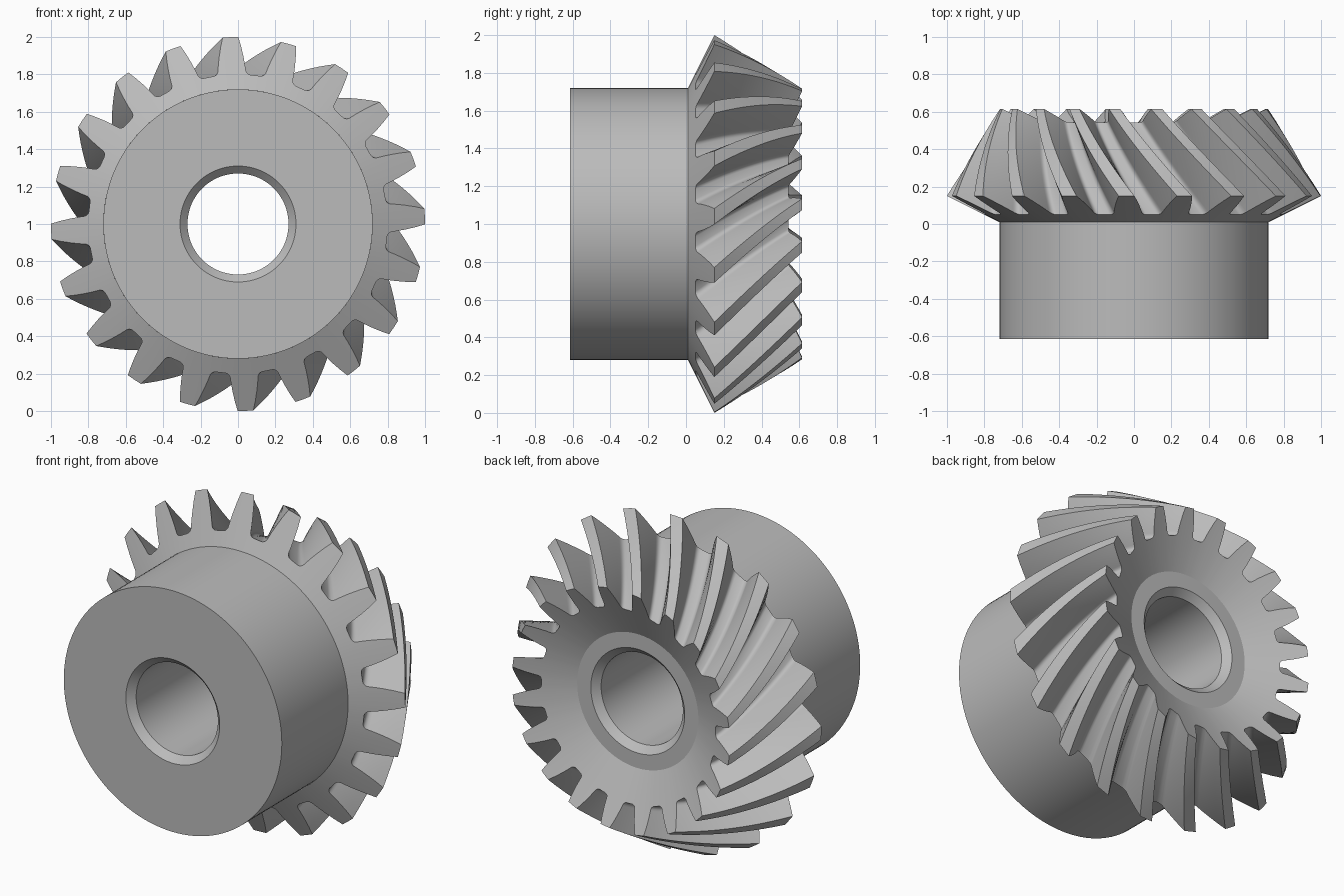
import bpy
import bmesh
from math import sin, cos, radians, log, pi

cube = bpy.data.objects.get("Cube")
if cube:
    bpy.data.objects.remove(cube, do_unlink=True)

TEETH = 20
PITCH = 360 / TEETH
FIRST_TOOTH = 92.3      # angle of the top tooth, degrees
TWIST = 24              # spiral of a tooth from outer to inner end
APEX_Y = 1.81           # point the teeth taper towards
INNER_SCALE = 0.72      # tooth size at the inner end
HUB_R, RING_R = 0.72, 0.4
SECTIONS = 16

steel = bpy.data.materials.new("steel_grey")
steel.use_nodes = True
grey = (0.5, 0.5, 0.5, 1)
steel.diffuse_color = grey
steel.node_tree.nodes["Principled BSDF"].inputs["Base Color"].default_value = grey


def loft(name, rings):
    """Skin closed rings of (radius, angle, y) around the gear's axis."""
    bm = bmesh.new()
    loops = [[bm.verts.new((r * cos(a), y, 1 + r * sin(a))) for r, a, y in ring]
             for ring in rings]
    n = len(loops[0])
    for a, b in zip(loops, loops[1:]):
        for j in range(n):
            k = (j + 1) % n
            bm.faces.new((a[j], b[j], b[k], a[k]))
    mesh = bpy.data.meshes.new(name)
    bm.to_mesh(mesh)
    bm.free()
    mesh.materials.append(steel)
    obj = bpy.data.objects.new(name, mesh)
    bpy.context.collection.objects.link(obj)
    bpy.ops.object.select_all(action="DESELECT")
    obj.select_set(True)
    bpy.context.view_layer.objects.active = obj
    bpy.ops.object.shade_smooth_by_angle(angle=radians(28))
    return obj


# Half tooth, tip to root: (half angle in degrees, radius), with a root fillet
half = [(0, 1.0), (2.4, 1.0), (3.3, 0.95), (4.1, 0.9), (4.7, 0.86)]
for i in range(5):
    t = i * pi / 8
    half.append((7.2 - 2.1 * cos(t), 0.83 - 0.03 * sin(t)))
tooth = [(-a, r) for a, r in reversed(half[1:])] + half
outline = [(r, radians(FIRST_TOOTH + PITCH * i + a))
           for i in range(TEETH) for a, r in tooth]


def cone_y(r):
    """Height of the outer end cone at a radius."""
    return 0.15 - (1 - r) / 2


# Toothed crown: front cone, spiral teeth, then the dished back cone
rings = [[(HUB_R, a, cone_y(HUB_R)) for r, a in outline]]
for i in range(SECTIONS + 1):
    s = 1 - (1 - INNER_SCALE) * i / SECTIONS
    turn = radians(TWIST) * log(s) / log(INNER_SCALE)
    rings.append([(r * s, a + turn, APEX_Y - (APEX_Y - cone_y(r)) * s)
                  for r, a in outline])
dish_y = 0.615 - (INNER_SCALE - RING_R) / 2
rings.append([(RING_R, a + radians(TWIST), dish_y) for r, a in outline])
loft("toothed_crown", rings)

# Hub: back ring, chamfered bore, front face and outer wall
profile = [(RING_R + 0.002, dish_y), (0.31, dish_y), (0.27, dish_y - 0.04),
           (0.27, -0.575), (0.31, -0.615), (HUB_R, -0.615),
           (HUB_R, cone_y(HUB_R) + 0.002)]
SEGMENTS = 120
loft("hub", [[(r, 2 * pi * j / SEGMENTS, y) for j in range(SEGMENTS)]
             for r, y in profile])
